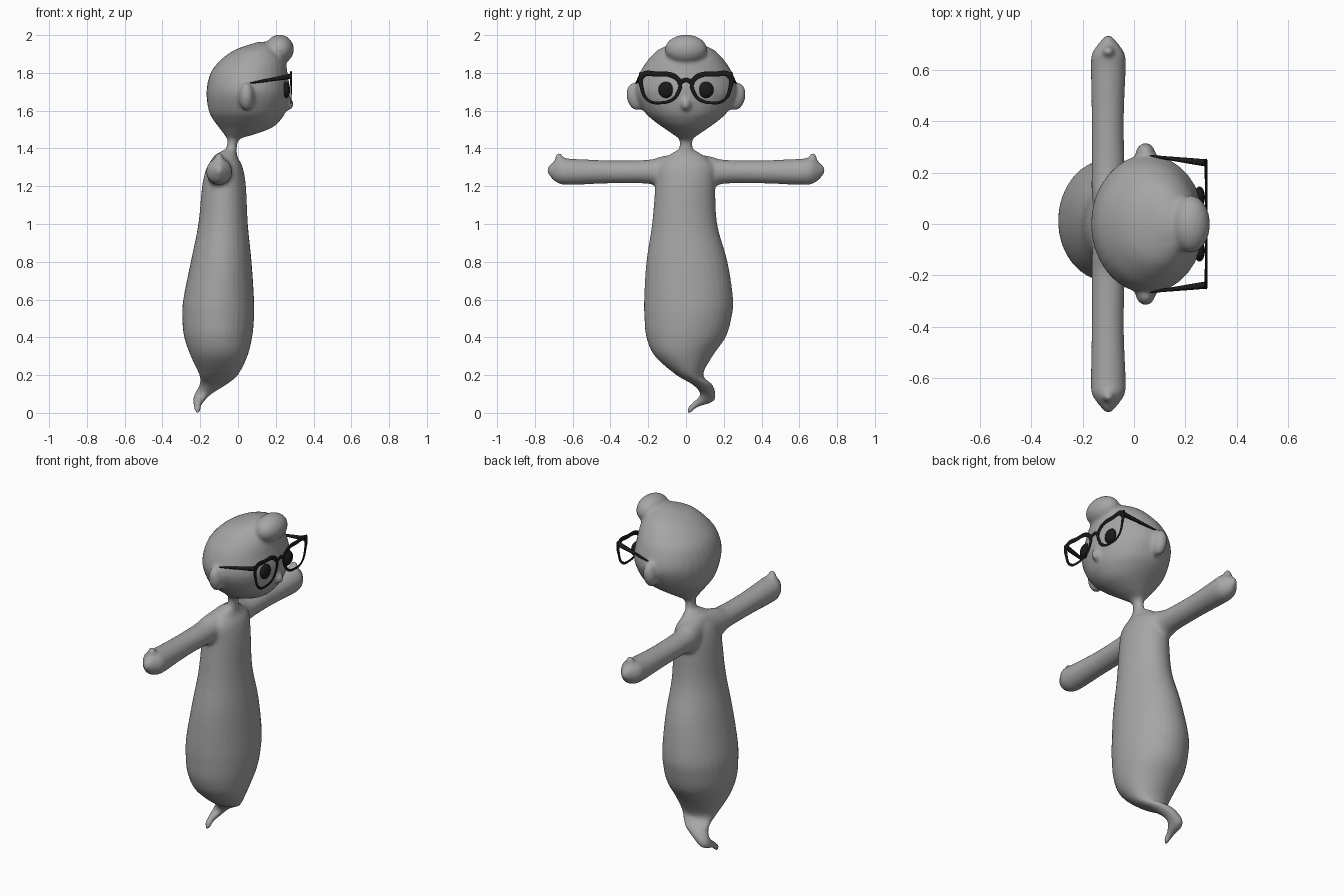
import bpy, bmesh, math
from mathutils import Vector, Matrix

cube = bpy.data.objects.get("Cube")
if cube:
    bpy.data.objects.remove(cube, do_unlink=True)


def material(name, value):
    m = bpy.data.materials.new(name)
    m.use_nodes = True
    color = (value, value, value, 1)
    m.diffuse_color = color
    m.node_tree.nodes["Principled BSDF"].inputs["Base Color"].default_value = color
    return m


GREY = material("soft grey", 0.38)
BLACK = material("black", 0.01)


def add_object(name, data, mat):
    obj = bpy.data.objects.new(name, data)
    bpy.context.collection.objects.link(obj)
    data.materials.append(mat)
    return obj


def catmull(p0, p1, p2, p3, t):
    return [b + 0.5 * t * (c - a + t * (2 * a - 5 * b + 4 * c - d + t * (3 * (b - c) + d - a)))
            for a, b, c, d in zip(p0, p1, p2, p3)]


def loft(bm, sections, place, steps=4, sides=32):
    """Closed tube through (height, min_u, max_u, min_v, max_v) sections."""
    last = len(sections) - 1
    rows = []
    for i in range(last):
        keys = [sections[min(max(i + k, 0), last)] for k in (-1, 0, 1, 2)]
        rows += [catmull(*keys, s / steps) for s in range(steps)]
    rows.append(sections[-1])
    rings = []
    for h, u0, u1, v0, v1 in rows:
        ring = []
        for k in range(sides):
            a = math.tau * k / sides
            u = (u0 + u1) / 2 + (u1 - u0) / 2 * math.cos(a)
            v = (v0 + v1) / 2 + (v1 - v0) / 2 * math.sin(a)
            ring.append(bm.verts.new(place(h, u, v)))
        rings.append(ring)
    for a, b in zip(rings, rings[1:]):
        for k in range(sides):
            n = (k + 1) % sides
            bm.faces.new((a[k], a[n], b[n], b[k]))
    bm.faces.new(rings[0])
    bm.faces.new(rings[-1])


def ellipsoid(bm, centre, radii, tilt=0):
    m = (Matrix.Translation(centre) @ Matrix.Rotation(tilt, 4, 'X')
         @ Matrix.Diagonal((*radii, 1)))
    bmesh.ops.create_uvsphere(bm, u_segments=32, v_segments=20, radius=1, matrix=m)


def upright(h, u, v):
    return (u, v, h)


bm = bmesh.new()

# Torso tapering into a curled tail
loft(bm, [
    (0, -.225, -.2, .005, .03),
    (.03, -.235, -.195, .01, .06),
    (.06, -.24, -.18, .04, .145),
    (.1, -.23, -.14, .075, .157),
    (.15, -.205, -.06, .035, .14),
    (.2, -.205, 0, -.05, .09),
    (.3, -.25, .05, -.165, .14),
    (.4, -.285, .075, -.21, .21),
    (.5, -.295, .085, -.22, .24),
    (.6, -.29, .085, -.222, .25),
    (.8, -.25, .072, -.21, .22),
    (1, -.21, .052, -.18, .165),
    (1.2, -.19, .042, -.163, .155),
    (1.3, -.165, .025, -.155, .155),
    (1.35, -.13, 0, -.11, .11),
    (1.39, -.08, -.01, -.05, .05),
], upright)

# Neck and head, symmetric in depth
head = [
    (1.36, -.08, -.005, .05), (1.41, -.06, -.005, .035), (1.45, -.058, .01, .038),
    (1.475, -.075, .09, .07), (1.51, -.1, .18, .12), (1.55, -.13, .225, .175),
    (1.6, -.155, .255, .225), (1.7, -.167, .275, .27), (1.8, -.145, .262, .245),
    (1.87, -.09, .25, .2), (1.92, -.02, .22, .15), (1.95, .06, .2, .09),
]
loft(bm, [(h, a, b, -w, w) for h, a, b, w in head], upright)

# Forelock and nose
ellipsoid(bm, (.22, 0, 1.925), (.076, .112, .077))
ellipsoid(bm, (.13, 0, 1.9), (.1, .13, .065))
ellipsoid(bm, (.265, 0, 1.635), (.03, .025, .035))

# Arms with mitten hands and thumbs, and ears
arm = [
    (0, -.15, -.03, 1.19, 1.38), (.13, -.165, -.03, 1.19, 1.358),
    (.2, -.165, -.035, 1.213, 1.34), (.4, -.165, -.04, 1.215, 1.337),
    (.6, -.168, -.032, 1.207, 1.345), (.66, -.165, -.035, 1.21, 1.35),
    (.7, -.14, -.06, 1.23, 1.33), (.735, -.11, -.09, 1.27, 1.3),
]
for side in (-1, 1):
    loft(bm, arm, lambda h, u, v: (u, side * h, v))
    ellipsoid(bm, (-.1, side * .672, 1.335), (.025, .022, .045))
    ellipsoid(bm, (.045, side * .265, 1.675), (.04, .05, .075), side * -.2)

bmesh.ops.recalc_face_normals(bm, faces=bm.faces[:])
mesh = bpy.data.meshes.new("body")
bm.to_mesh(mesh)
bm.free()
body = add_object("body", mesh, GREY)

# Fuse the parts into one soft skin
fuse = body.modifiers.new("fuse", 'REMESH')
fuse.mode = 'VOXEL'
fuse.voxel_size = 0.01
fuse.use_smooth_shade = True
soften = body.modifiers.new("soften", 'SMOOTH')
soften.factor = 0.5
soften.iterations = 8


def wire(name, points, depth, x_scale=1, x=0, cyclic=False, radii=None):
    """Rounded bar along a smooth path, stored as a mesh."""
    curve = bpy.data.curves.new(name, 'CURVE')
    curve.dimensions = '3D'
    curve.bevel_depth = depth
    curve.bevel_resolution = 2
    curve.use_fill_caps = True
    spline = curve.splines.new('BEZIER')
    spline.resolution_u = 6
    spline.use_cyclic_u = cyclic
    spline.bezier_points.add(len(points) - 1)
    for i, (bp, co) in enumerate(zip(spline.bezier_points, points)):
        bp.co = co
        bp.handle_left_type = bp.handle_right_type = 'AUTO'
        bp.radius = radii[i] if radii else 1
    obj = add_object(name, curve, BLACK)
    obj.scale.x = x_scale
    obj.location.x = x
    bpy.ops.object.select_all(action='DESELECT')
    obj.select_set(True)
    bpy.context.view_layer.objects.active = obj
    bpy.ops.object.convert(target='MESH')


# Glasses and pupils
rim = [(.032, 1.745), (.065, 1.783), (.15, 1.793), (.232, 1.785), (.234, 1.72),
       (.2, 1.655), (.13, 1.642), (.07, 1.66), (.04, 1.7)]
rim_radii = [1, 1.2, 1.2, 1.4, .9, .7, .7, .7, .8]
for side, label in ((-1, "right"), (1, "left")):
    wire(label + "_rim", [(0, side * y, z) for y, z in rim], .011, .4, .281,
         cyclic=True, radii=rim_radii)
    wire(label + "_hinge", [(0, side * .225, 1.785), (0, side * .25, 1.787)],
         .016, .4, .279)
    wire(label + "_temple", [(.28, side * .238, 1.782), (.06, side * .265, 1.745)],
         .014, radii=[1, .3])
    pm = bpy.data.meshes.new(label + "_pupil")
    eye = bmesh.new()
    ellipsoid(eye, (.255, side * .105, 1.71), (.021, .041, .043))
    for f in eye.faces:
        f.smooth = True
    eye.to_mesh(pm)
    eye.free()
    add_object(label + "_pupil", pm, BLACK)
wire("bridge", [(0, -.036, 1.745), (0, 0, 1.762), (0, .036, 1.745)], .011, .4, .281)
